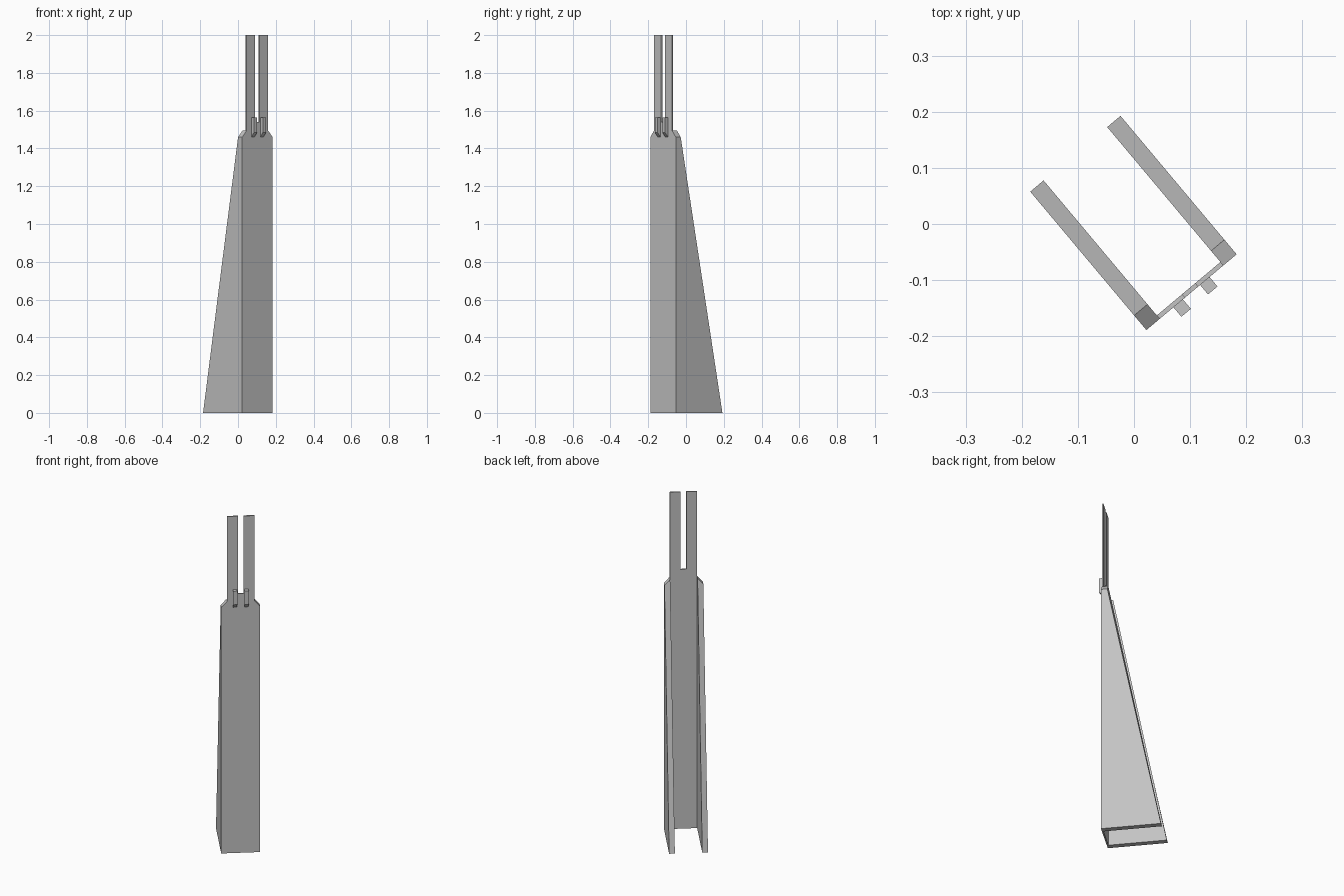
import bpy
import bmesh
from math import radians
from mathutils import Matrix

cube = bpy.data.objects.get("Cube")
if cube:
    bpy.data.objects.remove(cube, do_unlink=True)

GREY = (0.55, 0.55, 0.55, 1)
grey = bpy.data.materials.new("plain grey")
grey.use_nodes = True
grey.diffuse_color = GREY
grey.node_tree.nodes["Principled BSDF"].inputs["Base Color"].default_value = GREY

# The bracket is turned 40 degrees; local x runs across it, local y into it
PLACE = Matrix.Translation((0.1025, -0.1215, 0)) @ Matrix.Rotation(radians(40), 4, "Z")


def prism(name, start, end):
    """Solid between two matching outlines."""
    bm = bmesh.new()
    a = [bm.verts.new(p) for p in start]
    b = [bm.verts.new(p) for p in end]
    bm.faces.new(a)
    bm.faces.new(b[::-1])
    for i in range(len(a)):
        j = (i + 1) % len(a)
        bm.faces.new((a[j], a[i], b[i], b[j]))
    bmesh.ops.recalc_face_normals(bm, faces=bm.faces)
    mesh = bpy.data.meshes.new(name)
    bm.to_mesh(mesh)
    bm.free()
    mesh.materials.append(grey)
    obj = bpy.data.objects.new(name, mesh)
    obj.matrix_world = PLACE
    bpy.context.collection.objects.link(obj)


HALF, INNER, GAP = 0.105, 0.074, 0.015
THICK = 0.008

# Thin front panel with two upright prongs
half = [(INNER, 0), (INNER, 2), (GAP, 2), (GAP, 1.54)]
outline = half + [(-x, z) for x, z in reversed(half)]
prism("front_panel", [(x, 0, z) for x, z in outline], [(x, THICK, z) for x, z in outline])


# Tapered side walls, with tops sloping down to the outside
def wall_outline(x, top):
    return [(x, 0, 0), (x, 0.322, 0), (x, 0.034, top), (x, 0, top)]


# Clips on the front, undercut at the bottom
clip = [(0, 1.46), (-0.022, 1.485), (-0.022, 1.565), (0, 1.565)]

for side, label in ((-1, "right"), (1, "left")):
    prism(label + "_wall", wall_outline(side * HALF, 1.46), wall_outline(side * INNER, 1.495))
    prism(label + "_clip", [(side * 0.02, y, z) for y, z in clip],
          [(side * 0.042, y, z) for y, z in clip])
